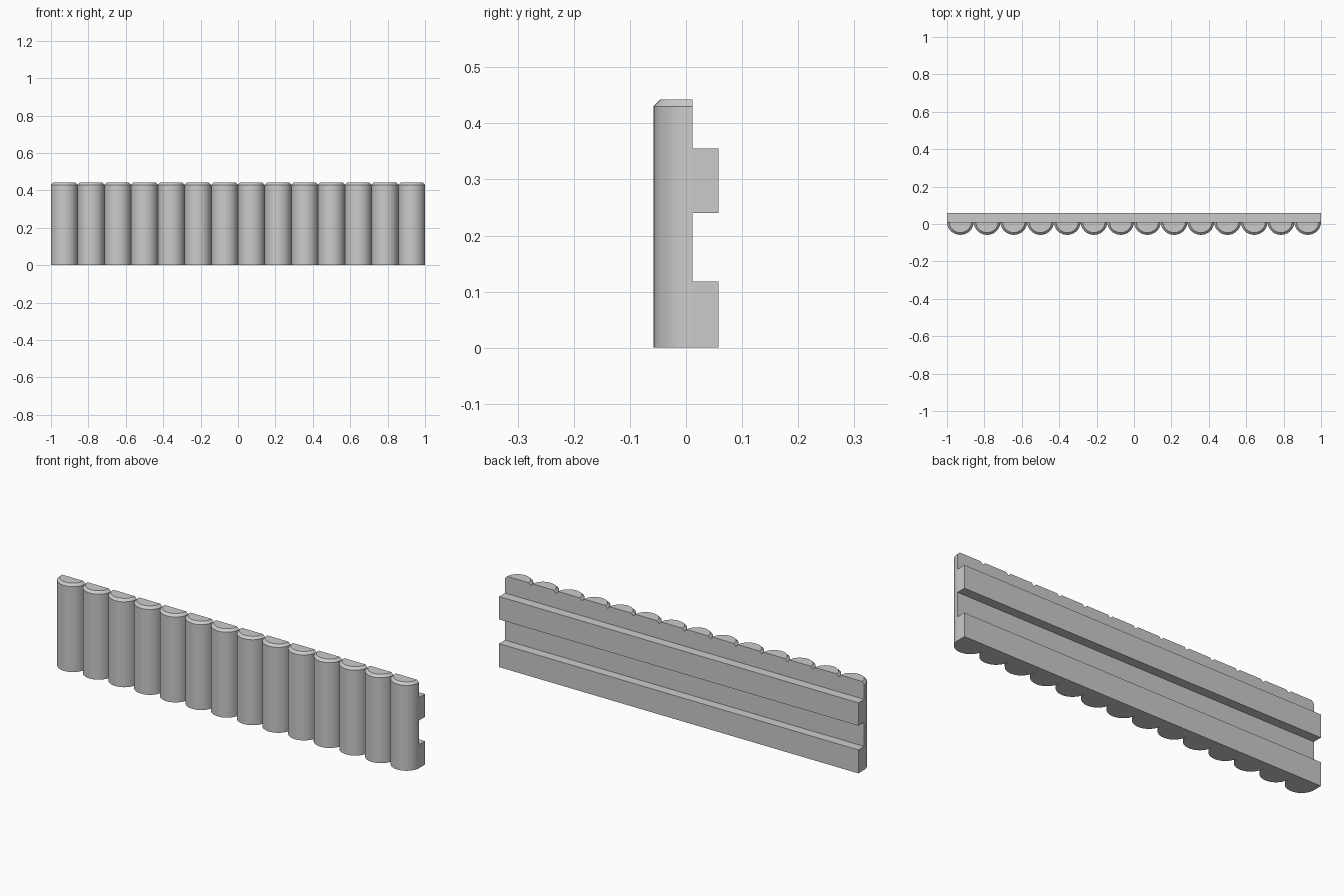
import bpy, bmesh, math

if "Cube" in bpy.data.objects:
    bpy.data.objects.remove(bpy.data.objects["Cube"])

COUNT = 14
PITCH = 2 / COUNT
R = PITCH / 2
BACK, FRONT, REAR = 0.0115, -0.058, 0.058
TOP, BEVEL, SEG = 0.442, 0.012, 20


def finish(name, bm):
    bmesh.ops.recalc_face_normals(bm, faces=bm.faces)
    me = bpy.data.meshes.new(name)
    bm.to_mesh(me)
    bm.free()
    ob = bpy.data.objects.new(name, me)
    bpy.context.collection.objects.link(ob)
    return ob


def half_ring(bm, z, inset):
    # half-round outline, flat side at the back
    rx, ry = R - inset, BACK - FRONT - inset
    return [bm.verts.new((-rx * math.cos(math.pi * i / SEG),
                          BACK - ry * math.sin(math.pi * i / SEG), z))
            for i in range(SEG + 1)]


# half-round logs with a chamfered top, repeated along x
bm = bmesh.new()
rings = [half_ring(bm, 0, 0), half_ring(bm, TOP - BEVEL, 0), half_ring(bm, TOP, BEVEL)]
for a, b in zip(rings, rings[1:]):
    for i in range(SEG + 1):
        j = (i + 1) % (SEG + 1)
        bm.faces.new((a[i], a[j], b[j], b[i]))
bm.faces.new(rings[0])
bm.faces.new(rings[-1])
logs = finish("half_logs", bm)
logs.location.x = -1 + R
arr = logs.modifiers.new("repeat", 'ARRAY')
arr.count = COUNT
arr.use_relative_offset = False
arr.use_constant_offset = True
arr.constant_offset_displace = (PITCH, 0, 0)
bpy.context.view_layer.objects.active = logs
logs.select_set(True)
bpy.ops.object.shade_smooth_by_angle(angle=math.radians(30))


def rail(name, z0, z1):
    bm = bmesh.new()
    bmesh.ops.create_cube(bm, size=1)
    bmesh.ops.scale(bm, vec=(2, REAR - BACK, z1 - z0), verts=bm.verts)
    bmesh.ops.translate(bm, vec=(0, (REAR + BACK) / 2, (z0 + z1) / 2), verts=bm.verts)
    return finish(name, bm)


# rear boards holding the logs together
rail("lower_rail", 0.0, 0.118)
rail("upper_rail", 0.24, 0.355)
